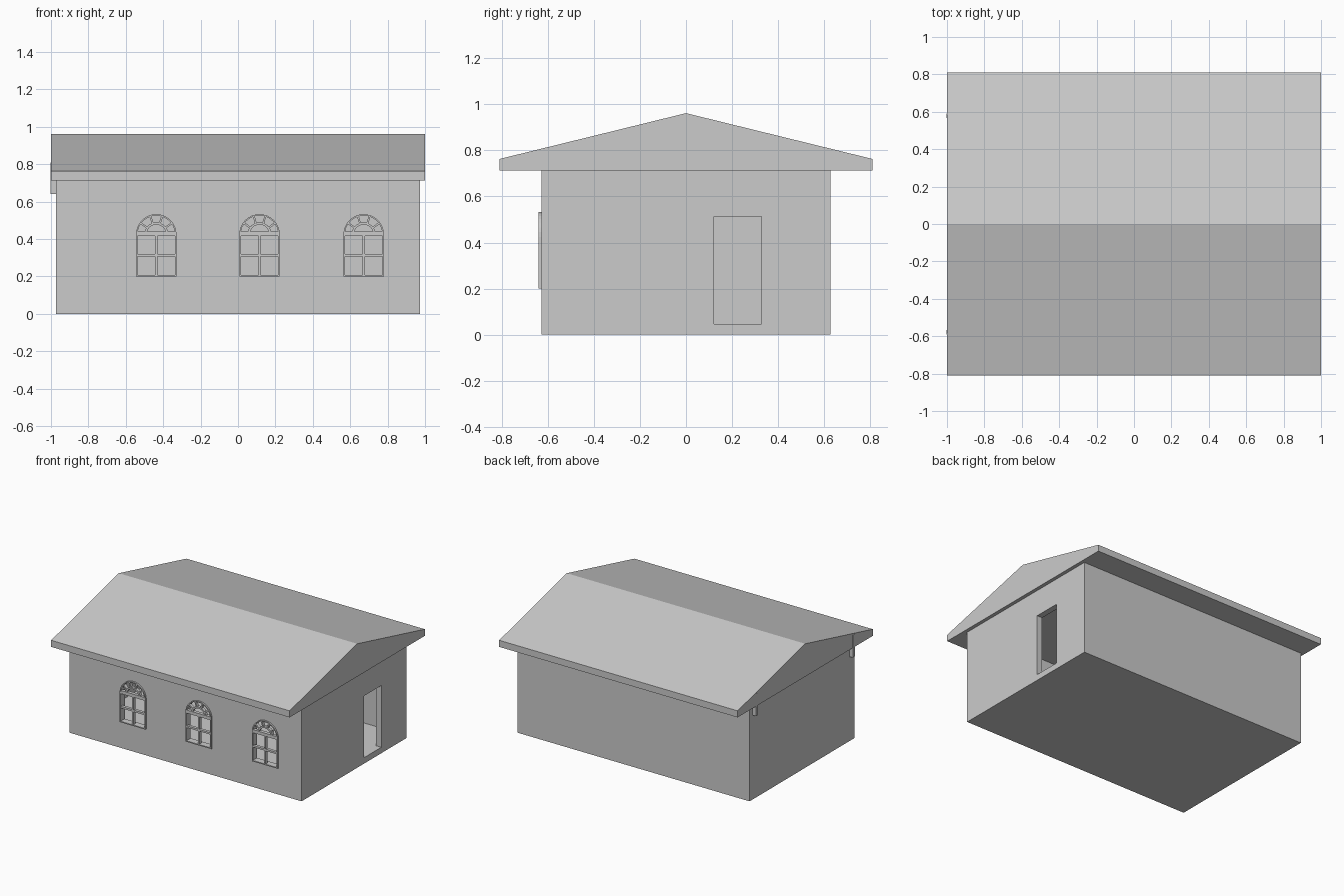
import bpy, bmesh
from math import sin, cos, pi, radians
from mathutils import Matrix, Vector

if "Cube" in bpy.data.objects:
    bpy.data.objects.remove(bpy.data.objects["Cube"])

plaster = bpy.data.materials.new("plain grey")
plaster.diffuse_color = (0.6, 0.6, 0.6, 1)
plaster.use_nodes = True
plaster.node_tree.nodes["Principled BSDF"].inputs["Base Color"].default_value = plaster.diffuse_color


def finish(name, bm):
    bmesh.ops.recalc_face_normals(bm, faces=bm.faces)
    me = bpy.data.meshes.new(name)
    bm.to_mesh(me)
    bm.free()
    me.materials.append(plaster)
    ob = bpy.data.objects.new(name, me)
    bpy.context.collection.objects.link(ob)
    return ob


def add_box(bm, lo, hi):
    lo, hi = Vector(lo), Vector(hi)
    m = Matrix.Translation((lo + hi) / 2) @ Matrix.Diagonal((*(hi - lo), 1))
    bmesh.ops.create_cube(bm, size=1, matrix=m)


def box(name, lo, hi):
    bm = bmesh.new()
    add_box(bm, lo, hi)
    return finish(name, bm)


def add_prism(bm, pts, y0, y1):
    """Extrude an (x, z) outline along y."""
    a = [bm.verts.new((x, y0, z)) for x, z in pts]
    b = [bm.verts.new((x, y1, z)) for x, z in pts]
    bm.faces.new(a)
    bm.faces.new(b[::-1])
    for i in range(len(pts)):
        j = (i + 1) % len(pts)
        bm.faces.new((a[i], b[i], b[j], a[j]))


def add_band(bm, outer, inner, y0, y1, closed):
    """Flat band between two (x, z) outlines, with depth along y."""
    rows = [[bm.verts.new((x, y, z)) for x, z in line]
            for line, y in ((outer, y0), (outer, y1), (inner, y1), (inner, y0))]
    n = len(outer)
    for i in range(n if closed else n - 1):
        j = (i + 1) % n
        for k in range(4):
            p, q = rows[k], rows[(k + 1) % 4]
            bm.faces.new((p[i], p[j], q[j], q[i]))
    if not closed:
        for i in (0, n - 1):
            bm.faces.new([r[i] for r in rows])


def arc(cx, cz, r, n=16):
    return [(cx + r * cos(pi * i / n), cz + r * sin(pi * i / n)) for i in range(n + 1)]


SILL, SPRING, R = 0.2, 0.425, 0.108
WX, WY, WH, T = 0.973, 0.628, 0.713, 0.045
WINDOWS = (-0.437, 0.115, 0.672)


def arch(cx, inset=0.0):
    r = R - inset
    return [(cx - r, SILL + inset), (cx + r, SILL + inset)] + arc(cx, SPRING, r)


# walls: hollow shell with door and window openings
walls = box("walls", (-WX, -WY, 0), (WX, WY, WH))
cutters = [box("room_cutter", (T - WX, T - WY, 0.045), (WX - T, WY - T, 0.9)),
           box("door_cutter", (WX - 2 * T, 0.122, 0.0451), (WX + 0.1, 0.327, 0.513))]
for cx in WINDOWS:
    bm = bmesh.new()
    add_prism(bm, arch(cx, 0.004), -WY - 0.1, -WY + 2 * T)
    cutters.append(finish("window_cutter", bm))
bpy.context.view_layer.objects.active = walls
for c in cutters:
    m = walls.modifiers.new("cut", 'BOOLEAN')
    m.operation, m.solver, m.object = 'DIFFERENCE', 'EXACT', c
    bpy.ops.object.modifier_apply(modifier=m.name)
    bpy.data.objects.remove(c)

# roof: gable prism with a thin fascia all round
bm = bmesh.new()
add_prism(bm, [(-0.81, WH), (0.81, WH), (0.81, 0.763), (0, 0.962), (-0.81, 0.763)], -1, 1)
bmesh.ops.rotate(bm, verts=bm.verts, matrix=Matrix.Rotation(pi / 2, 3, 'Z'))
finish("roof", bm)

# small brackets at the left gable
for s in (-1, 1):
    box("gable_bracket", (-1.002, s * 0.58 - 0.012, 0.64), (-0.96, s * 0.58 + 0.012, 0.81))

# arched windows: frame, glazing bars and fanlight
Y0, Y1 = -WY - 0.012, -WY + 0.015
for cx in WINDOWS:
    bm = bmesh.new()
    add_band(bm, arch(cx), arch(cx, 0.008), Y0, Y1, True)
    add_box(bm, (cx - 0.006, Y0 + 0.004, SILL + 0.005), (cx + 0.006, Y1, SPRING))
    add_box(bm, (cx - R + 0.005, Y0 + 0.004, 0.306), (cx + R - 0.005, Y1, 0.32))
    add_box(bm, (cx - R + 0.002, Y0 + 0.001, 0.417), (cx + R - 0.002, Y1, 0.441))
    add_band(bm, arc(cx, SPRING, 0.064), arc(cx, SPRING, 0.052), Y0 + 0.003, Y1, False)
    for deg in (36, 72, 108, 144):
        a = radians(deg)
        d, n = Vector((cos(a), sin(a))), Vector((-sin(a), cos(a))) * 0.005
        o = Vector((cx, SPRING))
        p, q = o + d * 0.06, o + d * (R - 0.005)
        add_prism(bm, [p - n, q - n, q + n, p + n], Y0 + 0.004, Y1)
    finish("window", bm)
